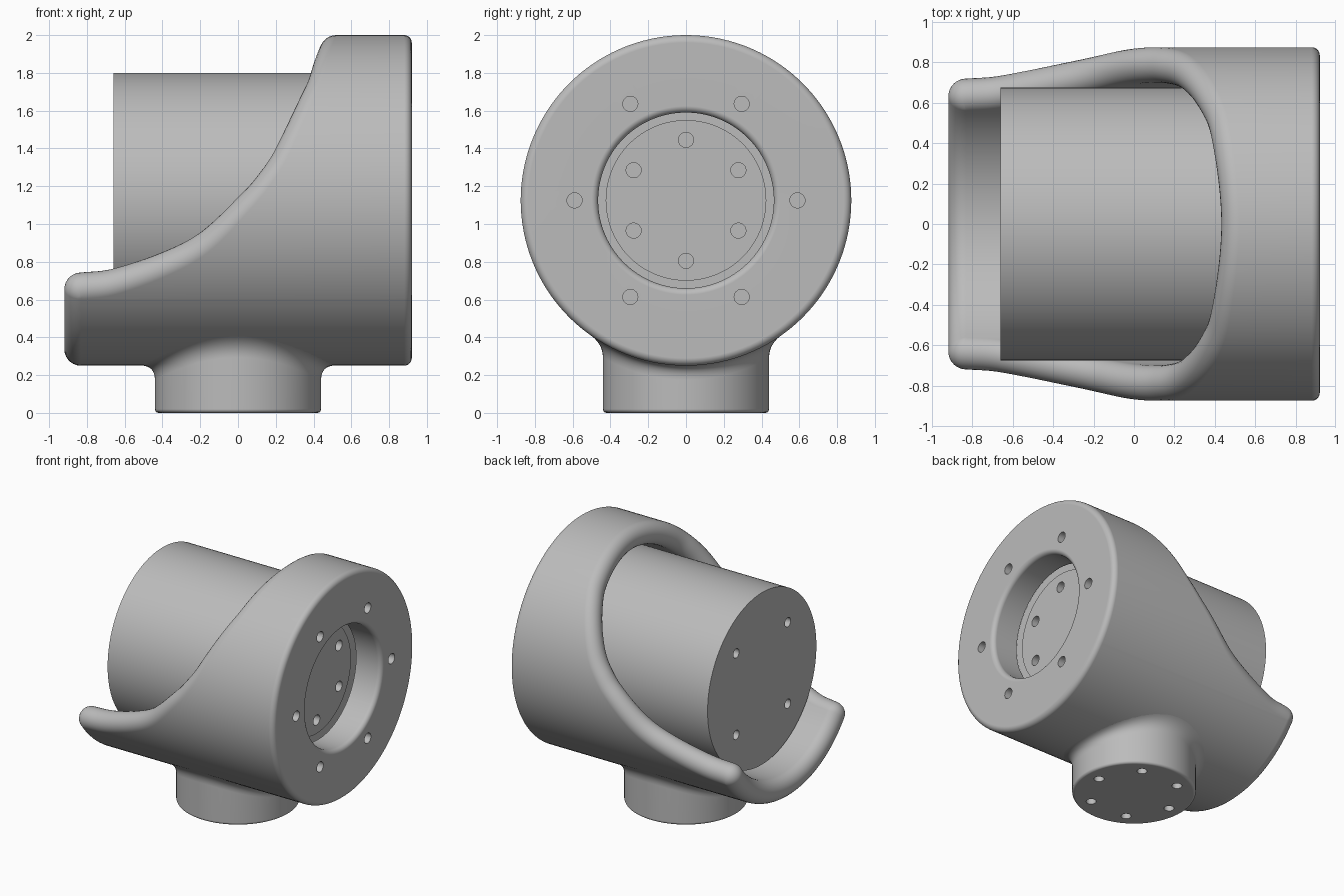
import bpy, bmesh
from math import sin, cos, acos, pi, sqrt
from mathutils import Vector, Matrix

old = bpy.data.objects.get("Cube")
if old:
    bpy.data.objects.remove(old, do_unlink=True)

AXIS_Z = 1.125                    # height of the horizontal housing axis
OUTER, INNER = 0.875, 0.70        # housing wall radii
MID, HALF = (OUTER + INNER) / 2, (OUTER - INNER) / 2
END_X = 0.92

grey = bpy.data.materials.new("plain grey")
grey.use_nodes = True
grey.diffuse_color = (0.5, 0.5, 0.5, 1)
grey.node_tree.nodes["Principled BSDF"].inputs["Base Color"].default_value = (0.5, 0.5, 0.5, 1)


def make_object(name, bm):
    mesh = bpy.data.meshes.new(name)
    bm.to_mesh(mesh)
    bm.free()
    obj = bpy.data.objects.new(name, mesh)
    bpy.context.collection.objects.link(obj)
    mesh.materials.append(grey)
    return obj


def loft(name, sections, closed_section):
    """Skin a closed ring of sections with equal point counts."""
    bm = bmesh.new()
    rings = [[bm.verts.new(p) for p in s] for s in sections]
    n = len(rings[0])
    for a, b in zip(rings, rings[1:] + rings[:1]):
        for j in range(n if closed_section else n - 1):
            k = (j + 1) % n
            bm.faces.new((a[j], a[k], b[k], b[j]))
    bmesh.ops.remove_doubles(bm, verts=bm.verts, dist=1e-5)
    bmesh.ops.recalc_face_normals(bm, faces=bm.faces)
    return make_object(name, bm)


def drill(obj, centres, direction, radius, depth=0.08):
    """Cut blind screw holes at the given surface points."""
    bm = bmesh.new()
    turn = Vector((0, 0, 1)).rotation_difference(Vector(direction)).to_matrix().to_4x4()
    for c in centres:
        bmesh.ops.create_cone(bm, cap_ends=True, segments=24, radius1=radius,
                              radius2=radius, depth=2 * depth,
                              matrix=Matrix.Translation(c) @ turn)
    cutter = make_object("hole_cutter", bm)
    cutter.hide_render = True
    mod = obj.modifiers.new("holes", 'BOOLEAN')
    mod.operation, mod.solver, mod.object = 'DIFFERENCE', 'EXACT', cutter
    bpy.context.view_layer.objects.active = obj
    bpy.ops.object.modifier_apply(modifier=mod.name)
    bpy.data.objects.remove(cutter, do_unlink=True)


def finish(obj):
    bpy.ops.object.select_all(action='DESELECT')
    obj.select_set(True)
    bpy.context.view_layer.objects.active = obj
    bpy.ops.object.shade_smooth_by_angle(angle=pi / 6)
    mod = obj.modifiers.new("flat faces stay flat", 'WEIGHTED_NORMAL')
    mod.keep_sharp = True


def around(x, r, t):
    """Point around the housing axis, t measured from the bottom."""
    return Vector((x, r * sin(t), AXIS_Z - r * cos(t)))


def hexagon(radius, start):
    return [(radius * cos(start + i * pi / 3), radius * sin(start + i * pi / 3)) for i in range(6)]


def arc(cx, cr, radius, a0, a1, steps=6):
    angles = [a0 + (a1 - a0) * i / steps for i in range(steps + 1)]
    return [(cx + radius * cos(a), cr + radius * sin(a)) for a in angles]


# Rim centre line of the housing: (x, z) from the low lip up to the crown
rim = [(-0.832, 0.655), (-0.647, 0.677), (-0.366, 0.77), (-0.15, 0.883),
       (0.063, 1.08), (0.169, 1.197), (0.276, 1.357), (0.405, 1.624),
       (0.471, 1.78), (0.52, AXIS_Z + MID)]
keys = [Vector((x, acos(max(-1, (AXIS_Z - z) / MID)))) for x, z in rim]
keys = [2 * keys[0] - keys[1]] + keys + [Vector((keys[-2].x, 2 * pi - keys[-2].y))]
sweep = []
for p0, p1, p2, p3 in zip(keys, keys[1:], keys[2:], keys[3:]):
    for i in range(12):
        t = i / 12
        sweep.append(0.5 * (2 * p1 + (p2 - p0) * t + (2 * p0 - 5 * p1 + 4 * p2 - p3) * t * t
                            + (3 * p1 - p0 - 3 * p2 + p3) * t ** 3))
sweep.append(keys[-2])

# Stations hold x, angle and the direction in which the rim bulges
left = Vector((-1, 0, 0))
corner = sweep[0].y
stations = [(sweep[0].x, corner * i / 18, left) for i in range(18)]
bulges = []
for i, p in enumerate(sweep):
    a, b = sweep[max(i - 1, 0)], sweep[min(i + 1, len(sweep) - 1)]
    tangent = around(b.x, MID, b.y) - around(a.x, MID, a.y)
    bulge = tangent.cross(Vector((0, sin(p.y), -cos(p.y)))).normalized()
    bulges.append(left if i == len(sweep) - 1 else bulge)
stations += [(sweep[0].x, corner, left.slerp(bulges[0], i / 8)) for i in range(8)]
stations += [(p.x, p.y, m) for p, m in zip(sweep, bulges)]

# Housing end wall: rounded outer edge, face, rounded bore, inside corner
HOLE, WALL_X = 0.465, 0.70
end_profile = arc(END_X - 0.04, OUTER - 0.04, 0.04, pi / 2, 0)
end_profile += arc(END_X - 0.035, HOLE + 0.035, 0.035, 0, -pi / 2)
end_profile += [(WALL_X, HOLE), (WALL_X, INNER)]

half = []
for x, t, m in stations:
    radial = Vector((0, sin(t), -cos(t)))
    centre = around(x, MID, t)
    section = []
    for i in range(15):
        a = -pi / 2 + pi * i / 14
        section.append(centre + HALF * (sin(a) * radial + cos(a) * m))
    half.append(section + [around(px, pr, t) for px, pr in end_profile])
mirrored = [[Vector((p.x, -p.y, p.z)) for p in s] for s in reversed(half[1:-1])]
housing = loft("housing", half + mirrored, True)
drill(housing, [(END_X, y, AXIS_Z + z) for y, z in hexagon(0.59, 0)], (1, 0, 0), 0.04)

# Motor drum with a slightly raised output flange
BACK_X, FACE_X, FLANGE_X = -0.66, 0.675, 0.683
drum = [(BACK_X, 0), (BACK_X, 0.675), (FACE_X, 0.675), (FACE_X, 0.425), (FLANGE_X, 0.425), (FLANGE_X, 0)]
motor = loft("motor_drum", [[around(x, r, 2 * pi * i / 128) for x, r in drum] for i in range(128)], False)
drill(motor, [(FLANGE_X, y, AXIS_Z + z) for y, z in hexagon(0.32, pi / 2)], (1, 0, 0), 0.04)
drill(motor, [(BACK_X, y, AXIS_Z + z) for y in (-0.32, 0.32) for z in (-0.32, 0.32)], (1, 0, 0), 0.036)

# Round mounting foot, blended into the underside of the housing
FOOT, BLEND = 0.44, 0.075


def underside(r, t):
    return AXIS_Z - sqrt(OUTER ** 2 - (r * sin(t)) ** 2)


foot_sections = []
for i in range(96):
    t = 2 * pi * i / 96
    profile = [(0, 0)] + [(r, z) for r, z in arc(FOOT - 0.02, 0.02, 0.02, -pi / 2, 0, 4)]
    low, mid = underside(FOOT, t) - BLEND, underside(FOOT, t)
    high = underside(FOOT + BLEND, t) + 0.001
    for k in range(9):
        s = k / 8
        profile.append((FOOT + BLEND * s * s,
                        low * (1 - s) ** 2 + 2 * mid * s * (1 - s) + high * s * s))
    profile += [(FOOT, mid + 0.08), (0, 0.34)]
    foot_sections.append([Vector((r * cos(t), r * sin(t), z)) for r, z in profile])
foot = loft("mounting_foot", foot_sections, False)
drill(foot, [(x, y, 0) for x, y in hexagon(0.325, 0)], (0, 0, 1), 0.036)

for part in (housing, motor, foot):
    finish(part)
